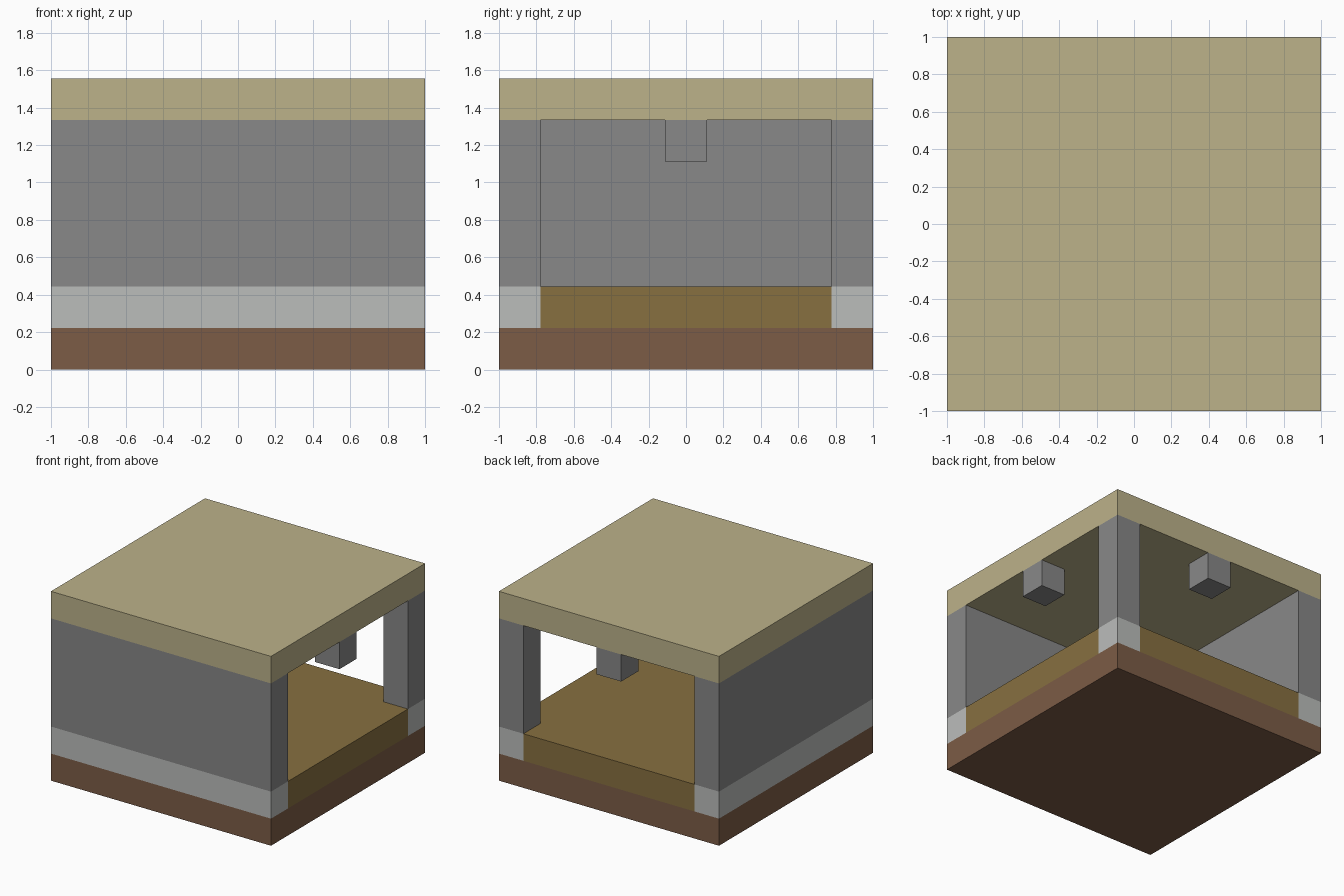
import bpy
import bmesh

cube = bpy.data.objects.get("Cube")
if cube:
    bpy.data.objects.remove(cube, do_unlink=True)

U = 2 / 9            # thickness shared by slabs, walls and posts
INNER = 1 - U        # inner face of walls and posts
FLOOR_TOP = 2 * U
CEILING = 6 * U
TOP = 7 * U


def material(name, srgb):
    color = [((c / 255 + 0.055) / 1.055) ** 2.4 for c in srgb] + [1.0]
    mat = bpy.data.materials.new(name)
    mat.use_nodes = True
    mat.diffuse_color = color
    bsdf = next(n for n in mat.node_tree.nodes if n.type == "BSDF_PRINCIPLED")
    bsdf.inputs["Base Color"].default_value = color
    bsdf.inputs["Roughness"].default_value = 0.9
    return mat


def prism(name, outline, z0, z1, mat):
    """Extrude a counter-clockwise floor-plan outline from z0 to z1."""
    bm = bmesh.new()
    base = bm.faces.new([bm.verts.new((x, y, z0)) for x, y in outline])
    grown = bmesh.ops.extrude_face_region(bm, geom=[base], use_keep_orig=True)
    top = [v for v in grown["geom"] if isinstance(v, bmesh.types.BMVert)]
    bmesh.ops.translate(bm, verts=top, vec=(0, 0, z1 - z0))
    bmesh.ops.recalc_face_normals(bm, faces=bm.faces)
    mesh = bpy.data.meshes.new(name)
    bm.to_mesh(mesh)
    bm.free()
    mesh.materials.append(mat)
    obj = bpy.data.objects.new(name, mesh)
    bpy.context.collection.objects.link(obj)
    return obj


def rect(x0, y0, x1, y1):
    return [(x0, y0), (x1, y0), (x1, y1), (x0, y1)]


earth = material("earth brown", (124, 92, 70))
stone = material("pale stone", (187, 189, 187))
grey = material("wall grey", (136, 136, 136))
wood = material("floor wood", (135, 112, 64))
sand = material("roof sand", (188, 178, 138))

# Floor plans
full = rect(-1, -1, 1, 1)
corner_walls = [(-1, -1), (1, -1), (1, -INNER), (-INNER, -INNER),
                (-INNER, 1), (-1, 1)]
corner_post = rect(INNER, INNER, 1, 1)
floor_plan = [(-INNER, -INNER), (1, -INNER), (1, INNER), (INNER, INNER),
              (INNER, 1), (-INNER, 1)]

# Base, floor and roof slabs
prism("foundation", full, 0, U, earth)
prism("floor", floor_plan, U, FLOOR_TOP, wood)
prism("roof", full, CEILING, TOP, sand)

# Solid front and side walls, and the open corner's post, on pale footings
for part, plan in (("walls", corner_walls), ("post", corner_post)):
    prism(part + "_footing", plan, U, FLOOR_TOP, stone)
    prism(part, plan, FLOOR_TOP, CEILING, grey)

# Blocks hanging over the middle of each open side
h = U / 2
prism("side_hanging_block", rect(INNER, -h, 1, h), CEILING - U, CEILING, grey)
prism("back_hanging_block", rect(-h, INNER, h, 1), CEILING - U, CEILING, grey)
